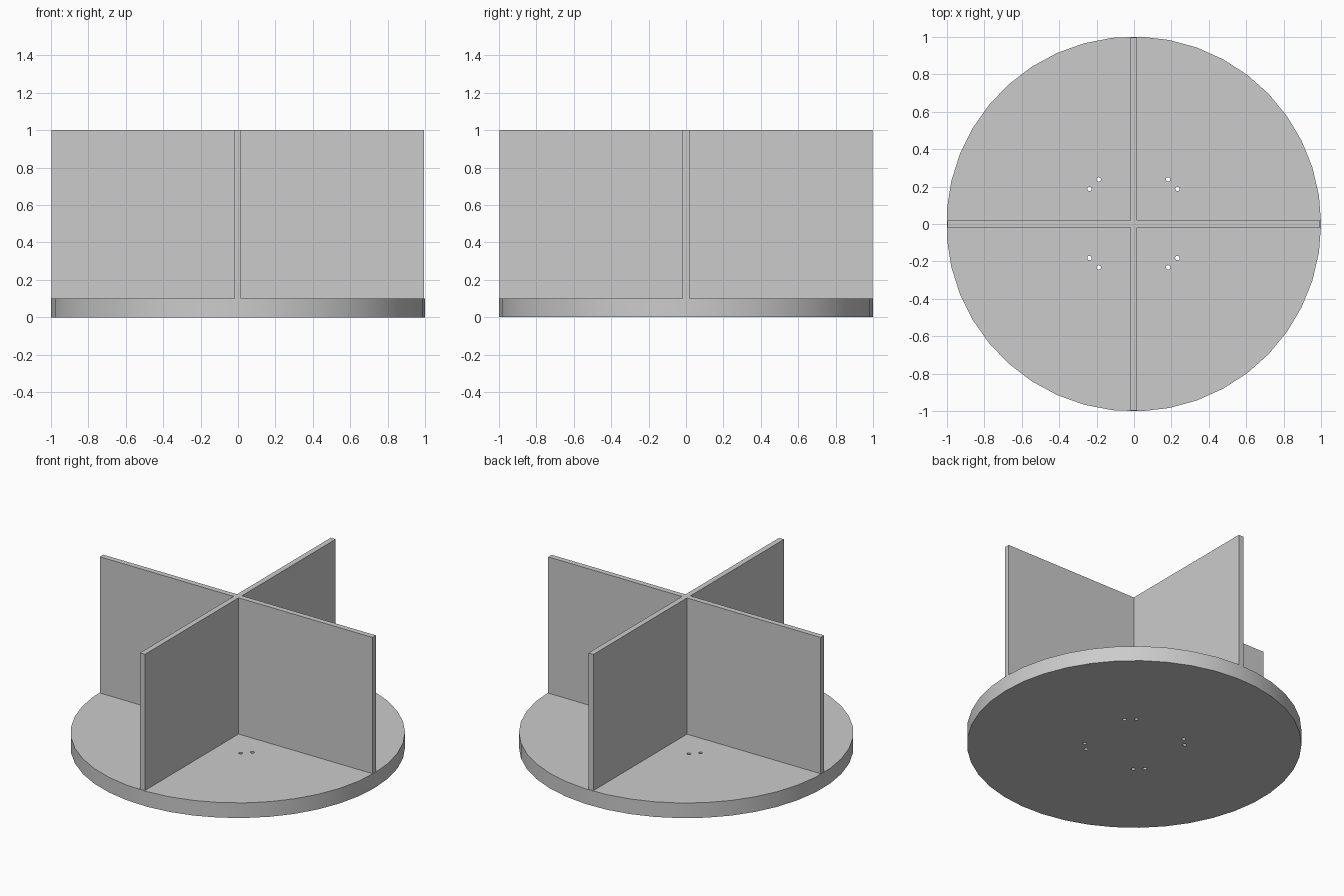
import bpy
import math

cube = bpy.data.objects.get("Cube")
if cube:
    bpy.data.objects.remove(cube, do_unlink=True)

BASE_H, TOP, HALF, REACH = 0.1, 1.0, 0.018, 0.996

grey = bpy.data.materials.new("plain_grey")
grey.use_nodes = True
colour = (0.6, 0.6, 0.6, 1)
grey.diffuse_color = colour
grey.node_tree.nodes["Principled BSDF"].inputs["Base Color"].default_value = colour


def cylinder(name, sides, radius, z0, z1, x=0, y=0):
    bpy.ops.mesh.primitive_cylinder_add(vertices=sides, radius=radius, depth=z1 - z0,
                                        location=(x, y, (z0 + z1) / 2))
    obj = bpy.context.object
    obj.name = name
    return obj


# Round base, turned so that one corner points along +x
base = cylinder("round_base", 41, 1.0015, 0, BASE_H, x=-0.0015)
base.rotation_euler.z = math.radians(-90)
base.data.materials.append(grey)

# Paired screw holes in each quarter of the base
for sx in (-1, 1):
    for sy in (-1, 1):
        for a, b in ((0.185, 0.235), (0.235, 0.185)):
            hole = cylinder("hole_cutter", 16, 0.012, -0.1, 0.2, sx * a - 0.003, sy * b + 0.003)
            hole.hide_render = True
            cut = base.modifiers.new("screw_hole", "BOOLEAN")
            cut.object = hole
            cut.solver = "EXACT"
            bpy.context.view_layer.objects.active = base
            bpy.ops.object.modifier_apply(modifier=cut.name)
            bpy.data.objects.remove(hole, do_unlink=True)

bpy.ops.object.select_all(action="DESELECT")
base.select_set(True)
bpy.context.view_layer.objects.active = base
bpy.ops.object.shade_smooth_by_angle(angle=math.radians(30))

# Crossed divider: plus-shaped outline, one quarter turned four times
outline = []
for quarter in range(4):
    c, s = round(math.cos(quarter * math.pi / 2)), round(math.sin(quarter * math.pi / 2))
    for x, y in ((REACH, -HALF), (REACH, HALF), (HALF, HALF)):
        outline.append((c * x - s * y - 0.0015, s * x + c * y))
n = len(outline)
verts = [(x, y, z) for z in (BASE_H, TOP) for x, y in outline]
faces = [tuple(reversed(range(n))), tuple(range(n, 2 * n))]
faces += [(i, (i + 1) % n, (i + 1) % n + n, i + n) for i in range(n)]
mesh = bpy.data.meshes.new("crossed_divider")
mesh.from_pydata(verts, [], faces)
mesh.materials.append(grey)
divider = bpy.data.objects.new("crossed_divider", mesh)
bpy.context.collection.objects.link(divider)
